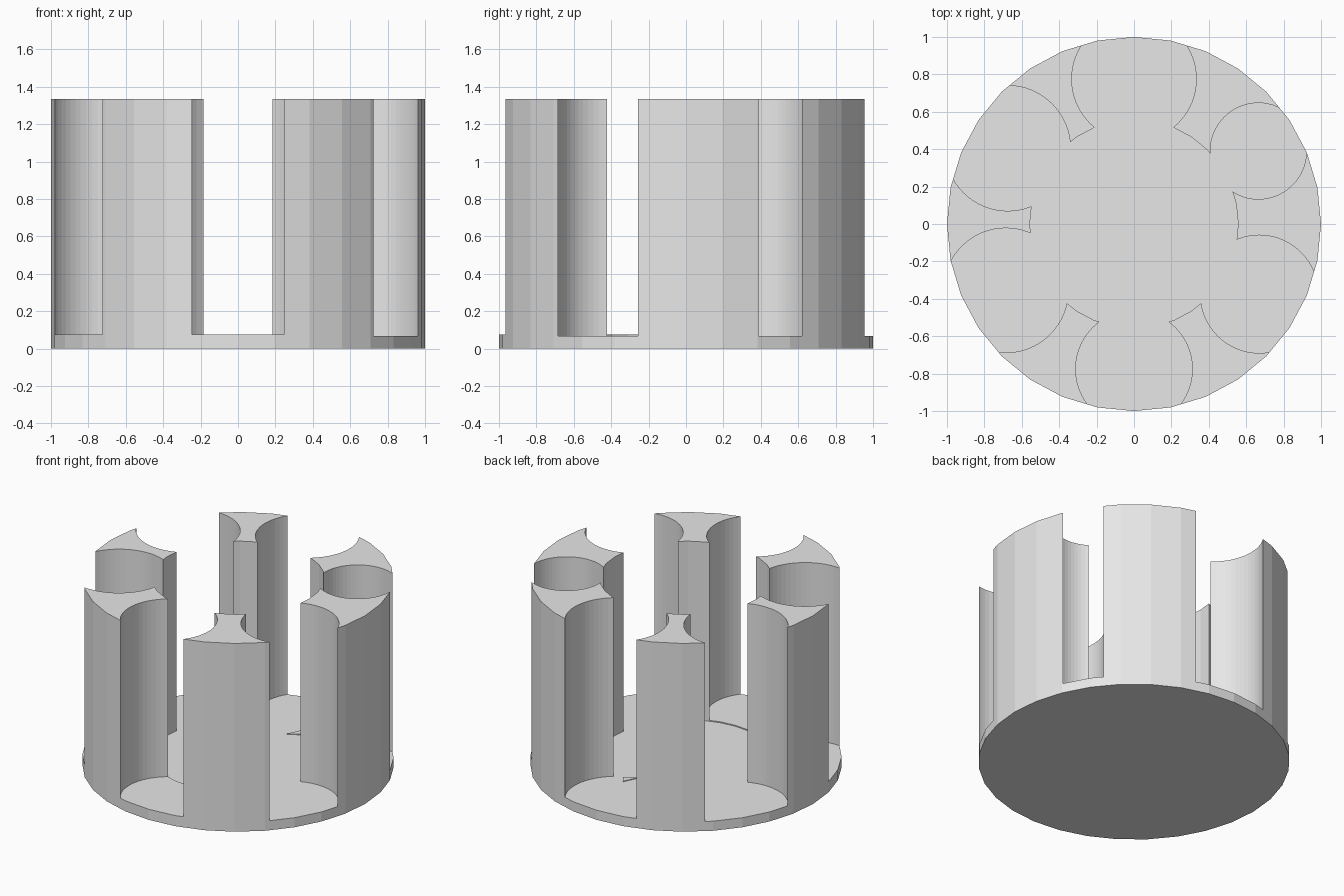
import bpy
import bmesh
from math import pi
from mathutils import Matrix

if "Cube" in bpy.data.objects:
    bpy.data.objects.remove(bpy.data.objects["Cube"], do_unlink=True)

HEIGHT = 1.335
FLOOR = 0.068
RAISED_FLOOR = 0.075

grey = bpy.data.materials.new("light_grey")
grey.use_nodes = True
grey.diffuse_color = (0.8, 0.8, 0.8, 1)
grey.node_tree.nodes["Principled BSDF"].inputs["Base Color"].default_value = (0.8, 0.8, 0.8, 1)


def cylinder(name, x, y, radius, bottom, top, sides):
    """Upright closed cylinder between two heights."""
    bm = bmesh.new()
    place = Matrix.Translation((x, y, (bottom + top) / 2)) @ Matrix.Rotation(pi / 2, 4, "Z")
    bmesh.ops.create_cone(bm, cap_ends=True, segments=sides, radius1=radius,
                          radius2=radius, depth=top - bottom, matrix=place)
    mesh = bpy.data.meshes.new(name)
    bm.to_mesh(mesh)
    bm.free()
    mesh.materials.append(grey)
    obj = bpy.data.objects.new(name, mesh)
    bpy.context.collection.objects.link(obj)
    return obj


def carve(body, x, y, radius, floor, sides):
    """Cut a round well down to the given floor height."""
    cutter = cylinder("well_cutter", x, y, radius, floor, HEIGHT + 0.2, sides)
    cutter.hide_render = True
    cut = body.modifiers.new("well", "BOOLEAN")
    cut.operation = "DIFFERENCE"
    cut.solver = "EXACT"
    cut.object = cutter
    bpy.context.view_layer.objects.active = body
    bpy.ops.object.modifier_apply(modifier=cut.name)
    bpy.data.objects.remove(cutter, do_unlink=True)


# Drum with a central well and six side pockets, leaving six pillars
holder = cylinder("round_holder", 0, 0, 1.0, 0, HEIGHT, 32)
carve(holder, 0, 0, 0.557, FLOOR, 32)

pockets = [
    (0, 0.775, 0.333, FLOOR),              # back
    (0.665, 0.39, 0.257, FLOOR),           # back left
    (0.67, -0.375, 0.315, FLOOR),          # front left
    (0, -0.775, 0.312, RAISED_FLOOR),      # front
    (-0.685, -0.355, 0.333, RAISED_FLOOR), # front right
    (-0.675, 0.405, 0.335, FLOOR),         # back right
]
for x, y, radius, floor in pockets:
    carve(holder, x, y, radius, floor, 64)

# Small raised chip on the floor
bm = bmesh.new()
corners = [bm.verts.new((x, y, FLOOR - 0.002))
           for x, y in ((0.065, 0.455), (0.145, 0.5), (0.11, 0.55))]
face = bm.faces.new(corners)
lifted = bmesh.ops.extrude_face_region(bm, geom=[face])["geom"]
bmesh.ops.translate(bm, vec=(0, 0, 0.007),
                    verts=[v for v in lifted if isinstance(v, bmesh.types.BMVert)])
bmesh.ops.recalc_face_normals(bm, faces=bm.faces)
chip_mesh = bpy.data.meshes.new("floor_chip")
bm.to_mesh(chip_mesh)
bm.free()
chip_mesh.materials.append(grey)
bpy.context.collection.objects.link(bpy.data.objects.new("floor_chip", chip_mesh))
